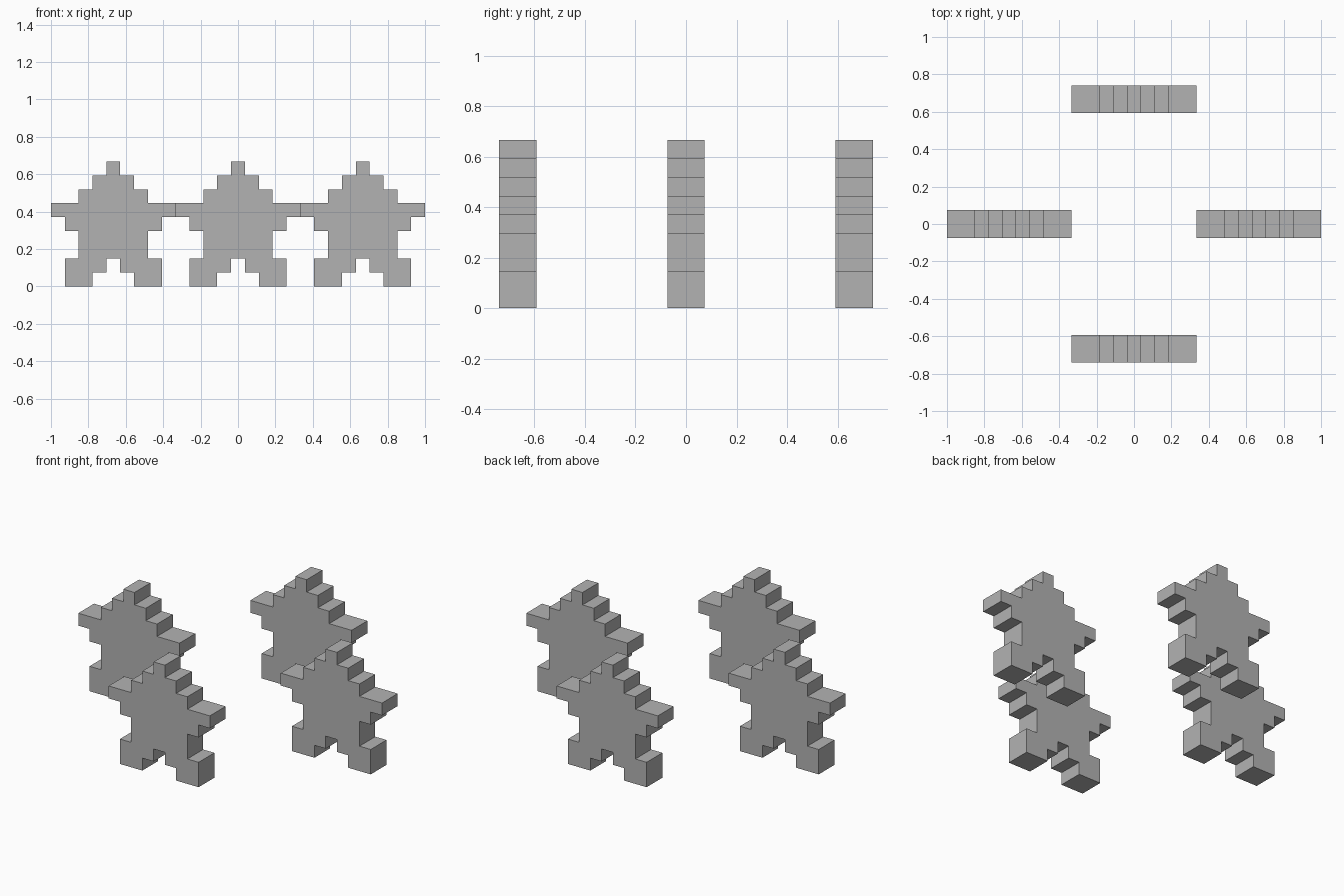
import bpy
import bmesh

cube = bpy.data.objects.get("Cube")
if cube:
    bpy.data.objects.remove(cube, do_unlink=True)

GRID = 2 / 27          # one step of the stair outline
RING = 2 / 3           # distance of each star from the centre

grey = bpy.data.materials.new("plain grey")
grey.use_nodes = True
grey.diffuse_color = (0.45, 0.45, 0.45, 1)
grey.node_tree.nodes["Principled BSDF"].inputs["Base Color"].default_value = (0.45, 0.45, 0.45, 1)

# Right half of the stepped star, from the notch between the feet up to the tip
HALF = [(0.5, 2), (0.5, 1), (1.5, 1), (1.5, 0), (3.5, 0), (3.5, 2), (2.5, 2),
        (2.5, 4), (3.5, 4), (3.5, 5), (4.5, 5), (4.5, 6), (2.5, 6), (2.5, 7),
        (1.5, 7), (1.5, 8), (0.5, 8), (0.5, 9)]
OUTLINE = HALF + [(-x, z) for x, z in reversed(HALF)]


def make_star(name, x, y):
    """Extrude the stepped outline into a slab two steps thick."""
    bm = bmesh.new()
    front = bm.faces.new([bm.verts.new((u * GRID, -GRID, v * GRID)) for u, v in OUTLINE])
    slab = bmesh.ops.extrude_face_region(bm, geom=[front], use_keep_orig=True)
    back = [g for g in slab["geom"] if isinstance(g, bmesh.types.BMVert)]
    bmesh.ops.translate(bm, verts=back, vec=(0, 2 * GRID, 0))
    bmesh.ops.recalc_face_normals(bm, faces=bm.faces)
    mesh = bpy.data.meshes.new(name)
    bm.to_mesh(mesh)
    bm.free()
    mesh.materials.append(grey)
    star = bpy.data.objects.new(name, mesh)
    star.location = (x, y, 0)
    bpy.context.collection.objects.link(star)


# Four stars around the centre, all facing the front
make_star("front_star", 0, -RING)
make_star("back_star", 0, RING)
make_star("left_star", RING, 0)
make_star("right_star", -RING, 0)
